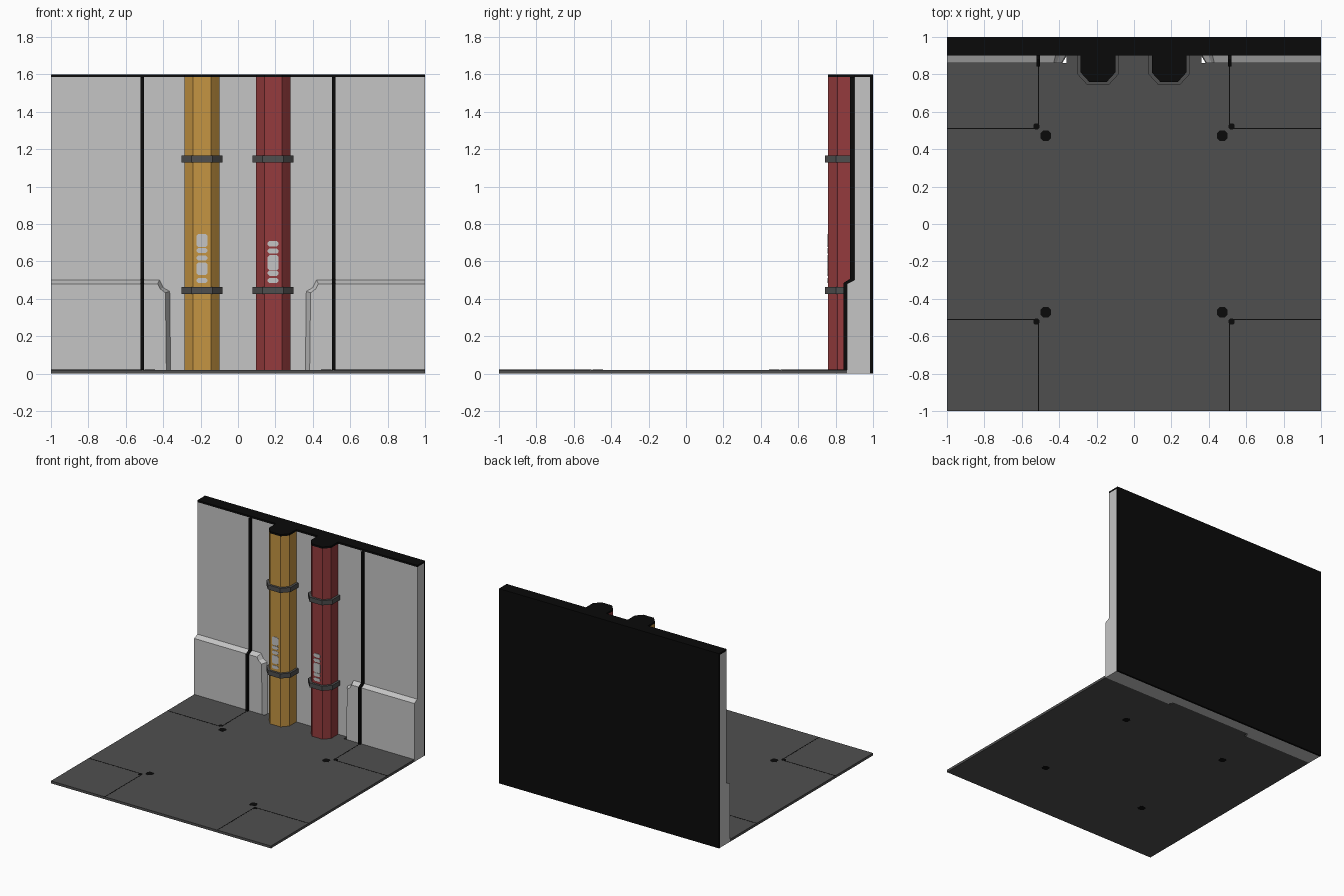
import bpy, bmesh
from mathutils import Vector

if "Cube" in bpy.data.objects:
    bpy.data.objects.remove(bpy.data.objects["Cube"])


def material(name, r, g, b):
    m = bpy.data.materials.new(name)
    m.use_nodes = True
    m.diffuse_color = (r, g, b, 1)
    m.node_tree.nodes["Principled BSDF"].inputs["Base Color"].default_value = (r, g, b, 1)
    return m


LIGHT = material("light grey", 0.56, 0.56, 0.56)
DARK = material("dark grey", 0.078, 0.078, 0.078)
BLACK = material("black", 0.003, 0.003, 0.003)
YELLOW = material("ochre yellow", 0.56, 0.3, 0.055)
RED = material("deep red", 0.3, 0.044, 0.047)


def loft(name, ring_a, ring_b, mat):
    """Closed solid between two matching rings of 3D points."""
    bm = bmesh.new()
    a = [bm.verts.new(p) for p in ring_a]
    b = [bm.verts.new(p) for p in ring_b]
    bm.faces.new(a)
    bm.faces.new(b[::-1])
    for i in range(len(a)):
        j = (i + 1) % len(a)
        bm.faces.new((a[i], b[i], b[j], a[j]))
    bmesh.ops.recalc_face_normals(bm, faces=bm.faces)
    mesh = bpy.data.meshes.new(name)
    bm.to_mesh(mesh)
    bm.free()
    mesh.materials.append(mat)
    ob = bpy.data.objects.new(name, mesh)
    bpy.context.collection.objects.link(ob)
    return ob


def prism(name, pts, axis, lo, hi, mat):
    """Extrude a 2D outline along the x, y or z axis."""
    def ring(c):
        if axis == "x":
            return [Vector((c, u, v)) for u, v in pts]
        if axis == "y":
            return [Vector((u, c, v)) for u, v in pts]
        return [Vector((u, v, c)) for u, v in pts]
    return loft(name, ring(lo), ring(hi), mat)


def rect(u0, u1, v0, v1):
    return [(u0, v0), (u1, v0), (u1, v1), (u0, v1)]


def chamfered(u, v, w, h, c):
    """Rectangle with cut corners, centred on (u, v)."""
    return [(u + sx * x, v + sy * y) for sx, sy, x, y in (
        (-1, -1, w - c, h), (1, -1, w - c, h), (1, -1, w, h - c), (1, 1, w, h - c),
        (1, 1, w - c, h), (-1, 1, w - c, h), (-1, 1, w, h - c), (-1, -1, w, h - c))]


FLOOR, TOP, CAP = 0.02, 1.6, 1.585

# Floor slab, notched around the lower wall panels
prism("floor", [(-1, -1), (1, -1), (1, 0.86), (0.36, 0.86), (0.36, 0.9),
                (-0.36, 0.9), (-0.36, 0.86), (-1, 0.86)], "z", 0, FLOOR, DARK)

# Wall core, back sheet and top cap
prism("wall", rect(-1, 1, 0.9, 0.985), "z", 0, CAP, LIGHT)
prism("wall_back", rect(-1, 1, 0.985, 1), "z", 0, CAP, BLACK)
prism("wall_cap", rect(-1, 1, 0.9, 1), "z", CAP, TOP, BLACK)

for s, side in ((1, "left"), (-1, "right")):
    # Thick lower wall panel with a sloped rim
    outer = [(1, 0), (1, 0.5), (0.42, 0.5), (0.4, 0.46), (0.365, 0.44), (0.36, 0)]
    inner = [(1, 0), (1, 0.48), (0.43, 0.48), (0.415, 0.452), (0.388, 0.432), (0.383, 0)]
    loft("lower_panel_" + side,
         [(s * x, 0.9, z) for x, z in outer],
         [(s * x, 0.86, z) for x, z in inner], LIGHT)

    # Seam rib that follows the wall section
    x = 0.511 * s
    prism("seam_rib_" + side,
          [(0.9, FLOOR), (0.842, FLOOR), (0.842, 0.485), (0.878, 0.507), (0.878, CAP), (0.9, CAP)],
          "x", x - 0.009, x + 0.009, BLACK)

    # Floor seams, their corner pads and the floor bolts
    for t, end, far in ((1, "back", 0.86), (-1, "front", 1)):
        tag = side + "_" + end
        z0, z1 = FLOOR - 0.002, FLOOR + 0.001
        prism("floor_seam_long_" + tag,
              rect(x - 0.003, x + 0.003, *sorted((0.511 * t, far * t))), "z", z0, z1, BLACK)
        prism("floor_seam_cross_" + tag,
              rect(*sorted((x, s)), 0.511 * t - 0.003, 0.511 * t + 0.003), "z", z0, z1, BLACK)
        prism("seam_corner_" + tag,
              chamfered(0.522 * s, 0.522 * t, 0.016, 0.016, 0.008), "z", z0, z1 + 0.0005, BLACK)
        prism("floor_bolt_" + tag,
              chamfered(0.472 * s, 0.472 * t, 0.027, 0.027, 0.012), "z", -0.0005, z1, BLACK)


# Vertical pipes with straps, black ends and pale marking plates
def pipe_outline(cx, grow=0):
    half = [(0.0925 + grow, 0.9), (0.0925 + grow, 0.81 - grow / 2),
            (0.07 + grow / 2, 0.785 - grow), (0.047 + grow / 2, 0.76 - grow)]
    return [(cx + u, v) for u, v in half] + [(cx - u, v) for u, v in reversed(half)]


yellow_marks = [(0.712, 0.034), (0.658, 0.013), (0.618, 0.014), (0.56, 0.034), (0.498, 0.013)]
red_marks = [(0.695, 0.015), (0.655, 0.014), (0.593, 0.04), (0.537, 0.014), (0.498, 0.013)]
for name, cx, mat, marks in (("yellow_pipe", -0.1925, YELLOW, yellow_marks),
                             ("red_pipe", 0.1875, RED, red_marks)):
    prism(name, pipe_outline(cx), "z", FLOOR, CAP, mat)
    prism(name + "_cap", pipe_outline(cx), "z", CAP, TOP, BLACK)
    for part, z in (("lower", 0.445), ("upper", 1.148)):
        prism(name + "_strap_" + part, pipe_outline(cx, 0.018), "z", z - 0.019, z + 0.019, DARK)
    for i, (z, h) in enumerate(marks):
        prism(f"{name}_mark_{i + 1}", chamfered(cx, z, 0.029, h, 0.009),
              "y", 0.757, 0.761, LIGHT)
